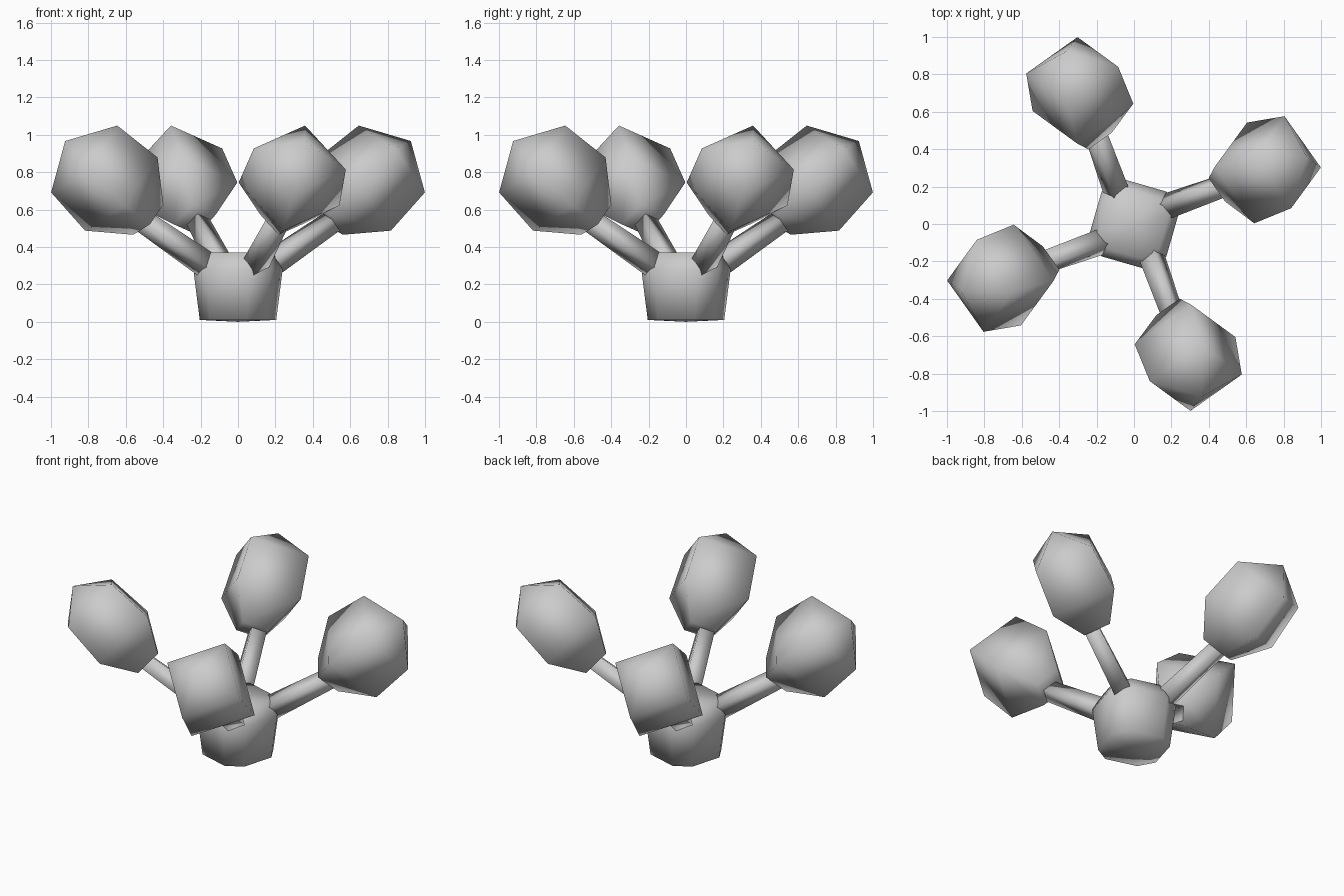
import bpy, bmesh
from math import radians, cos, sin, tau
from mathutils import Vector, Matrix

cube = bpy.data.objects.get("Cube")
if cube:
    bpy.data.objects.remove(cube)

grey = bpy.data.materials.new("plain_grey")
grey.use_nodes = True
COLOUR = (0.6, 0.6, 0.6, 1)
grey.diffuse_color = COLOUR
grey.node_tree.nodes["Principled BSDF"].inputs["Base Color"].default_value = COLOUR


def polar(r, angle, z):
    a = radians(angle)
    return Vector((r * cos(a), r * sin(a), z))


def loft(name, rings, turn=0):
    """Skin a list of rings; a ring of one point closes to a tip."""
    bm = bmesh.new()
    loops = [[bm.verts.new(p) for p in ring] for ring in rings]
    for a, b in zip(loops, loops[1:]):
        n = max(len(a), len(b))
        for i in range(n):
            j = (i + 1) % n
            quad = [a[i % len(a)], a[j % len(a)], b[j % len(b)], b[i % len(b)]]
            bm.faces.new(list(dict.fromkeys(quad)))
    for end in (loops[0], loops[-1]):
        if len(end) > 2:
            bm.faces.new(end)
    bmesh.ops.recalc_face_normals(bm, faces=bm.faces)
    for f in bm.faces:
        f.smooth = True
    mesh = bpy.data.meshes.new(name)
    bm.to_mesh(mesh)
    bm.free()
    mesh.materials.append(grey)
    obj = bpy.data.objects.new(name, mesh)
    obj.rotation_euler.z = radians(turn)
    bpy.context.collection.objects.link(obj)


def square(centre, axis, up, r, roll):
    """Four corners around an axis."""
    up = (up - axis * up.dot(axis)).normalized()
    side = up.cross(axis)
    angles = [radians(roll) + k * tau / 4 for k in range(4)]
    return [centre + side * r * cos(a) + up * r * sin(a) for a in angles]


# Body: eight-sided pot, with a wide corner either side of every arm
corners = [a + 90 * k for k in range(4) for a in (13, 45)]
loft("body", [
    [(0, 0, 0)],
    [polar(0.21, a, 0.01) for a in corners],
    [polar(0.245, a, 0.28) for a in corners],
    [polar(0.19, a, 0.37) for a in corners],
    [(0, 0, 0.36)],
])

# Frame of one branch, and the slightly tilted axis of its head
out = polar(cos(radians(35)), 23, sin(radians(35)))
side = polar(1, 113, 0)
up = out.cross(side)
axis = (out - 0.09 * side + 0.13 * up).normalized()
middle = Vector((0.70, 0.295, 0.755))
root, tip = Vector((0.12, 0.075, 0.27)), Vector((0.51, 0.215, 0.54))
along = (tip - root).normalized()
ROLL = 68.5

for k, place in enumerate(("left", "back", "right", "front")):
    loft(place + "_arm", [
        square(root, along, up, 0.075, ROLL),
        square(tip, along, up, 0.063, ROLL),
    ], 90 * k)
    # Head: two square rings between a small back face and a pointed front
    profile = ((-0.31, 0.115), (-0.107, 0.277), (0.172, 0.253))
    rings = [square(middle + axis * d, axis, up, r, ROLL) for d, r in profile]
    loft(place + "_head", rings + [[middle + axis * 0.315]], 90 * k)
